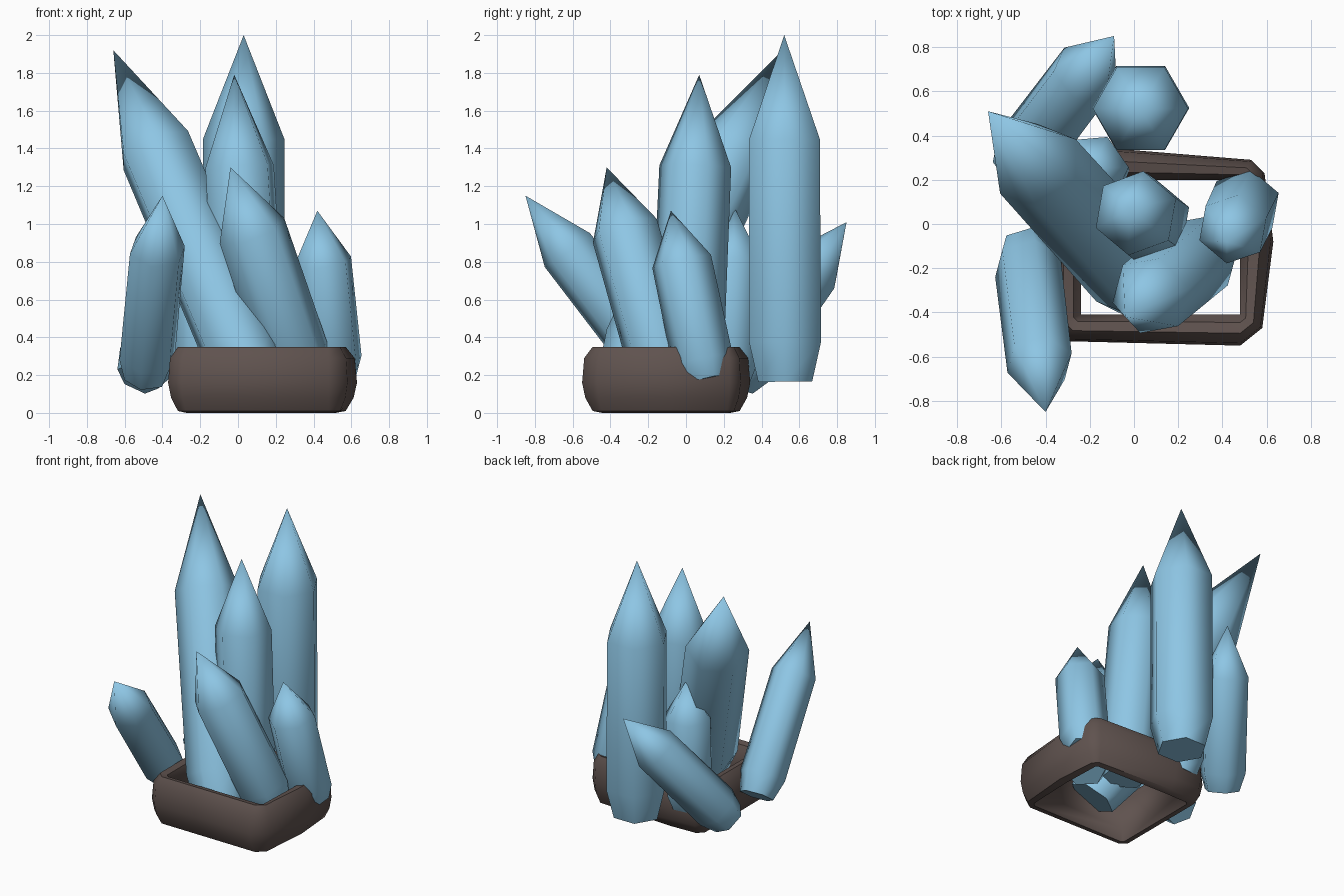
import bpy, bmesh, math
from mathutils import Vector

if "Cube" in bpy.data.objects:
    bpy.data.objects.remove(bpy.data.objects["Cube"])


def material(name, rgb):
    m = bpy.data.materials.new(name)
    m.diffuse_color = (*rgb, 1)
    m.use_nodes = True
    m.node_tree.nodes["Principled BSDF"].inputs["Base Color"].default_value = m.diffuse_color
    return m


blue = material("crystal_blue", (0.27, 0.565, 0.78))
brown = material("rock_brown", (0.115, 0.085, 0.077))


def finish(name, bm, mat, angle):
    bmesh.ops.remove_doubles(bm, verts=bm.verts, dist=0.001)
    bmesh.ops.recalc_face_normals(bm, faces=bm.faces)
    me = bpy.data.meshes.new(name)
    bm.to_mesh(me)
    bm.free()
    me.materials.append(mat)
    me.shade_smooth()
    me.set_sharp_from_angle(angle=math.radians(angle))
    ob = bpy.data.objects.new(name, me)
    bpy.context.collection.objects.link(ob)


def crystal(name, base, tip, radius, turn=0.0):
    """Six-sided prism with a narrowed foot and a long point."""
    base, tip = Vector(base), Vector(tip)
    axis = tip - base
    d = axis.normalized()
    u = (Vector((1, 0, 0)) - d * d.x).normalized()
    v = d.cross(u)
    bm = bmesh.new()
    rings = []
    for t, k in ((0, 0.75), (0.115, 1), (0.70, 0.98)):
        ring = []
        for i in range(6):
            a = math.radians(turn + 60 * i)
            ring.append(bm.verts.new(base + axis * t + (u * math.cos(a) + v * math.sin(a)) * radius * k))
        rings.append(ring)
    point = bm.verts.new(tip)
    bm.faces.new(rings[0])
    for i in range(6):
        j = (i + 1) % 6
        for lo, hi in zip(rings, rings[1:]):
            bm.faces.new((lo[i], lo[j], hi[j], hi[i]))
        bm.faces.new((rings[2][i], rings[2][j], point))
    finish(name, bm, blue, 62)


# Crystals: foot centre, tip, radius, turn about own axis
crystal("tall_back_crystal", (0.03, 0.525, 0.165), (0.03, 0.52, 2.0), 0.22)
crystal("leaning_left_crystal", (0.09, -0.32, 0.15), (-0.66, 0.51, 1.92), 0.215, 30)
crystal("center_crystal", (0.075, 0.0, 0.17), (-0.02, 0.07, 1.79), 0.197, 20)
crystal("front_crystal", (0.34, -0.1, 0.18), (-0.04, -0.42, 1.3), 0.19, 15)
crystal("right_crystal", (0.51, 0.11, 0.175), (0.42, -0.08, 1.07), 0.165, 20)
crystal("front_left_crystal", (-0.49, -0.11, 0.19), (-0.40, -0.85, 1.15), 0.156, 18)
crystal("back_left_crystal", (-0.53, 0.27, 0.18), (-0.09, 0.85, 1.01), 0.16, 10)
crystal("inner_back_crystal", (-0.19, 0.225, 0.17), (-0.19, 0.25, 1.1), 0.17, 5)

# Rock frame: uneven outer outline swept in to a rectangular opening
outline = [(-0.30, -0.53), (0.48, -0.55), (0.58, -0.47), (0.63, -0.08), (0.59, 0.23),
           (0.53, 0.29), (-0.08, 0.34), (-0.30, 0.33), (-0.37, 0.26), (-0.37, -0.46)]
profile = [(0.12, 0.08), (0, 0.16), (0.08, 0.29), (0.4, 0.35), (0.75, 0.34),
           (1, 0.27), (1, 0.08), (0.75, 0.0), (0.4, 0.01)]
bm = bmesh.new()
loops = []
for x, y in outline:
    ix, iy = min(max(x, -0.24), 0.48), min(max(y, -0.41), 0.2)
    loops.append([bm.verts.new((x + (ix - x) * t, y + (iy - y) * t, z)) for t, z in profile])
n, m = len(loops), len(profile)
for i in range(n):
    a, b = loops[i], loops[(i + 1) % n]
    for j in range(m):
        k = (j + 1) % m
        bm.faces.new((a[j], b[j], b[k], a[k]))
finish("rock_frame", bm, brown, 50)
